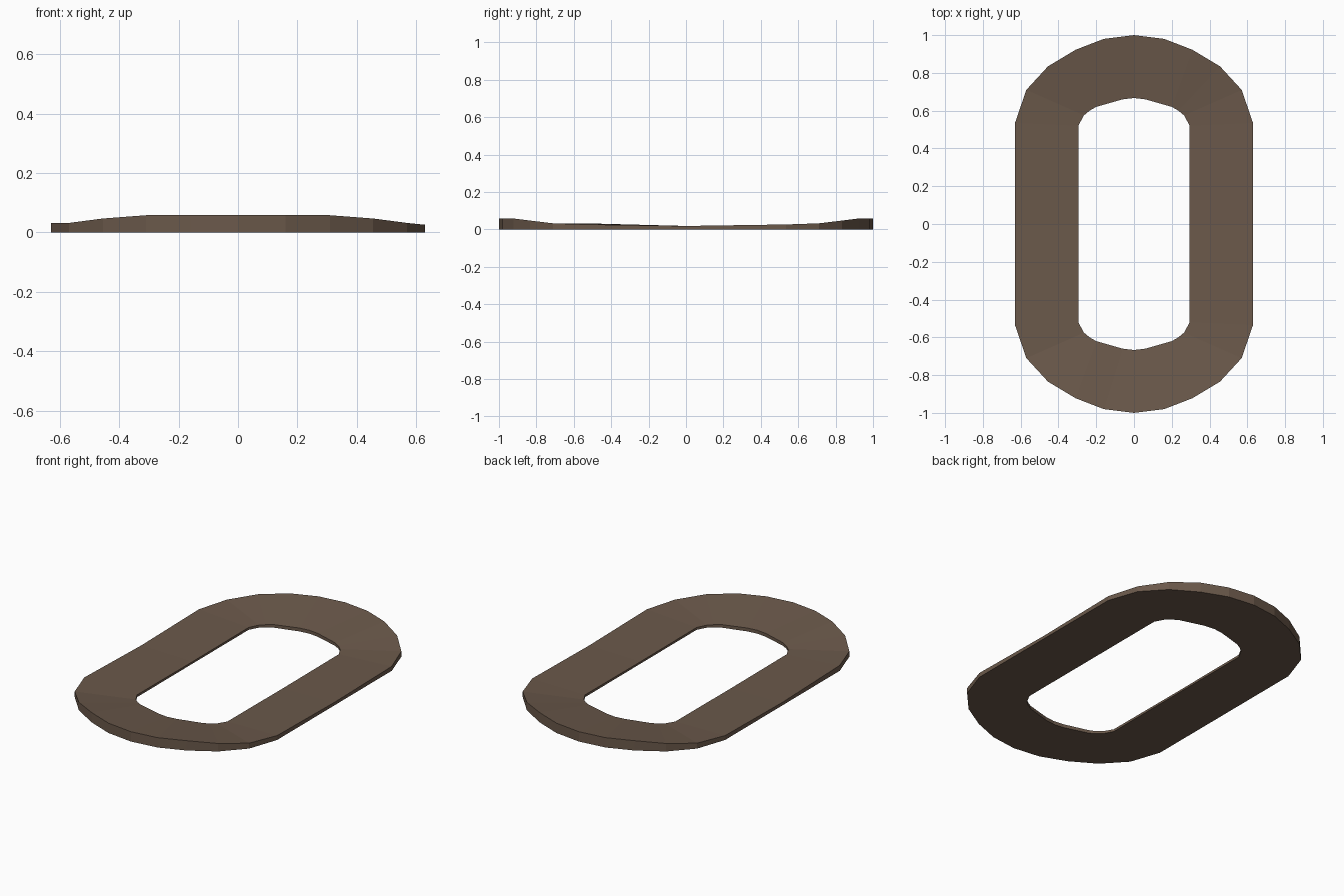
import bpy, bmesh

if "Cube" in bpy.data.objects:
    bpy.data.objects.remove(bpy.data.objects["Cube"])

# Half outlines from the top (y+) round the right side: (x, y, height)
OUTER = [(0, 1.0, .058), (.16, .98, .058), (.31, .922, .058), (.455, .835, .047),
         (.57, .71, .032), (.63, .535, .026), (.63, 0, .018)]
INNER = [(0, .667, .02), (.06, .66, .02), (.2, .62, .018), (.235, .60, .016),
         (.265, .575, .015), (.295, .52, .014), (.295, 0, .012)]

def full_loop(quarter):
    """Mirror a quarter outline into a closed clockwise ring."""
    right = quarter + [(x, -y, z) for x, y, z in reversed(quarter[:-1])]
    return right + [(-x, y, z) for x, y, z in reversed(right[1:-1])]

bm = bmesh.new()
def ring(points, flat):
    return [bm.verts.new((x, y, 0 if flat else z)) for x, y, z in points]

outer, inner = full_loop(OUTER), full_loop(INNER)
# the front left shoulder is slightly higher
outer = [(x, y, .032 if (x < -.6 and y < -.5) else z) for x, y, z in outer]
loops = [ring(outer, False), ring(inner, False), ring(inner, True), ring(outer, True)]

# Bridge top, inner wall, underside and outer wall
n = len(outer)
for k in range(4):
    a, b = loops[k], loops[(k + 1) % 4]
    for i in range(n):
        j = (i + 1) % n
        bm.faces.new((a[i], a[j], b[j], b[i]))
bmesh.ops.recalc_face_normals(bm, faces=bm.faces[:])

mesh = bpy.data.meshes.new("oval_ring")
bm.to_mesh(mesh)
bm.free()
obj = bpy.data.objects.new("oval_ring", mesh)
bpy.context.collection.objects.link(obj)

mat = bpy.data.materials.new("earth brown")
mat.diffuse_color = (.147, .100, .070, 1)
mat.use_nodes = True
mat.node_tree.nodes["Principled BSDF"].inputs["Base Color"].default_value = mat.diffuse_color
mesh.materials.append(mat)
